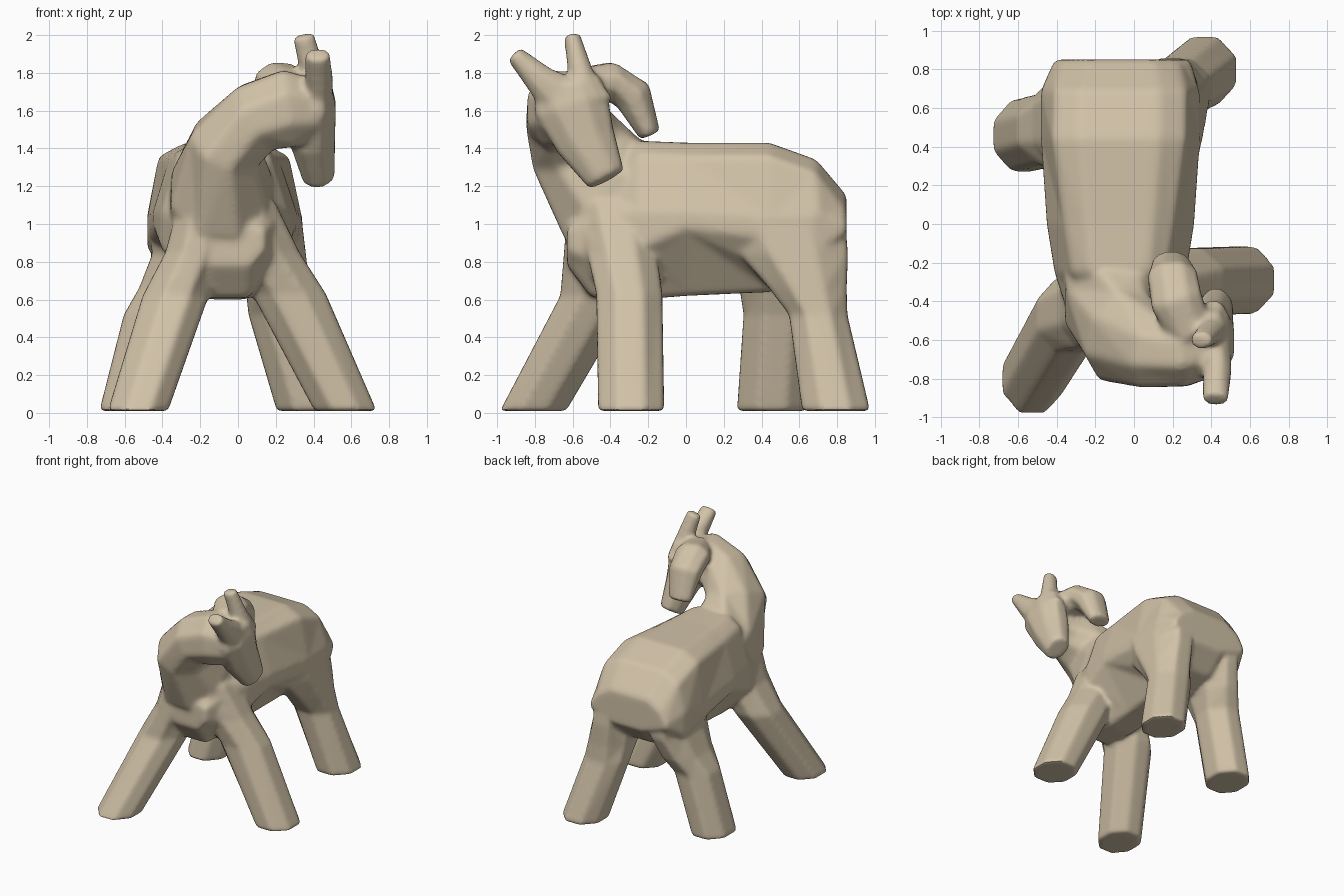
import bpy, bmesh, math
from mathutils import Vector

if "Cube" in bpy.data.objects:
    bpy.data.objects.remove(bpy.data.objects["Cube"])


def skin(name, rings, bevel=0.02):
    """Closed skin over equal-sized rings of points, with softened edges."""
    bm = bmesh.new()
    loops = [[bm.verts.new(p) for p in r] for r in rings]
    n = len(loops[0])
    for a, b in zip(loops, loops[1:]):
        for i in range(n):
            bm.faces.new((a[i], a[(i + 1) % n], b[(i + 1) % n], b[i]))
    bm.faces.new(loops[0])
    bm.faces.new(loops[-1])
    bmesh.ops.recalc_face_normals(bm, faces=bm.faces)
    me = bpy.data.meshes.new(name)
    bm.to_mesh(me)
    bm.free()
    ob = bpy.data.objects.new(name, me)
    bpy.context.collection.objects.link(ob)
    m = ob.modifiers.new("soft_edges", 'BEVEL')
    m.width, m.segments, m.limit_method = bevel, 2, 'ANGLE'
    m.angle_limit = math.radians(20)
    return ob


def octagon(c, u, v):
    """Eight-sided ring with half-axes u and v."""
    angles = [math.pi / 4 * (i + 0.5) for i in range(8)]
    return [Vector(c) + (u * math.cos(a) + v * math.sin(a)) * 1.11 for a in angles]


def leg(name, rows):
    """Level rings: z, centre x, centre y, half width, half depth."""
    return skin(name, [octagon((x, y, z), Vector((hx, 0, 0)), Vector((0, hy, 0)))
                       for z, x, y, hx, hy in rows], 0.012)


def limb(name, rows, side, bevel=0.015):
    """Rings square to a path: centre, half size along side, half size across."""
    rings = []
    for i, (c, a, b) in enumerate(rows):
        t = Vector(rows[min(i + 1, len(rows) - 1)][0]) - Vector(rows[max(i - 1, 0)][0])
        t.normalize()
        u = Vector(side)
        u = (u - t * u.dot(t)).normalized()
        rings.append(octagon(c, u * a, t.cross(u) * b))
    return skin(name, rings, bevel)


def torso_ring(y, tl, tr, sl, sr, bl, br, z1, z2, z3, z4):
    """Ridge, shoulder, flank and belly corners of one torso section."""
    mid, half = (tl + tr) / 2, (tr - tl) * 0.3
    return [(mid - half, y, z1), (mid + half, y, z1), (tr, y, z1 - .07),
            (sr, y, z2), (sr, y, z3), (br, y, z4),
            (bl, y, z4), (sl, y, z3), (sl, y, z2), (tl, y, z1 - .07)]


# Torso: y, top x range, side x range, bottom x range, heights
torso = skin("torso", [torso_ring(*r) for r in [
    (0.85, -.35, .22, -.41, .29, -.18, .08, 1.15, 1.00, .95, .88),
    (0.69, -.41, .27, -.48, .34, -.18, .07, 1.34, 1.05, .85, .72),
    (0.44, -.42, .27, -.48, .34, -.18, .07, 1.43, 1.03, .92, .64),
    (0.00, -.36, .21, -.45, .31, -.17, .05, 1.43, 1.06, .98, .62),
    (-.25, -.32, .17, -.41, .27, -.16, .05, 1.44, 1.06, .87, .60),
    (-.50, -.24, .08, -.33, .20, -.15, .06, 1.25, 1.02, .82, .61),
    (-.63, -.18, .06, -.24, .14, -.15, .06, 1.06, 0.97, .86, .78),
]])

# Legs
legs = [
    leg("front_right_leg", [(.01, .57, -.29, .16, .17), (.63, .27, -.30, .19, .17),
                            (.85, .13, -.34, .19, .18), (1.12, .04, -.38, .15, .20)]),
    leg("front_left_leg", [(.01, -.53, -.81, .155, .17), (.62, -.33, -.47, .17, .19),
                           (.85, -.23, -.43, .15, .21), (1.12, -.18, -.40, .13, .22)]),
    leg("back_right_leg", [(.01, .37, .795, .16, .175), (.52, .225, .70, .165, .15),
                           (.66, .21, .645, .165, .20), (.84, .19, .57, .165, .28),
                           (1.05, .17, .49, .16, .34)]),
    leg("back_left_leg", [(.01, -.575, .455, .155, .18), (.52, -.44, .49, .16, .18),
                          (.66, -.37, .52, .15, .23), (.84, -.31, .54, .14, .28),
                          (1.05, -.31, .49, .16, .34)]),
]

# Neck sweeping up and round to the right
neck = limb("neck", [((-.08, -.06, 1.02), .34, .29), ((-.09, -.44, 1.18), .32, .255),
                     ((-.06, -.58, 1.42), .25, .19), ((.10, -.65, 1.565), .195, .185),
                     ((.26, -.67, 1.61), .165, .20), ((.42, -.63, 1.60), .145, .155)],
            (0, 1, 0), 0.02)

# Head: wide brow tapering to the muzzle
head = limb("head", [((.41, -.63, 1.76), .165, .08), ((.40, -.61, 1.64), .195, .115),
                     ((.395, -.53, 1.44), .155, .115), ((.43, -.42, 1.235), .10, .08)],
            (0, .9, .42))

# Horns
horns = [
    limb("front_horn", [((.41, -.64, 1.65), .13, .09), ((.43, -.77, 1.76), .08, .07),
                        ((.42, -.91, 1.90), .045, .065)], (0, .7, .7), .01),
    limb("rear_horn", [((.42, -.53, 1.64), .14, .08), ((.40, -.555, 1.79), .065, .065),
                       ((.345, -.605, 2.0), .042, .055)], (0, 1, 0), .01),
]

# Curled lock hanging down behind the head
lock = limb("hanging_lock", [((.30, -.58, 1.72), .11, .10), ((.22, -.40, 1.755), .13, .10),
                             ((.20, -.28, 1.68), .125, .10), ((.19, -.19, 1.47), .09, .055)],
            (1, 0, 0))

# Fuse everything into one carved figure with softly blended joints
parts = legs + [neck, head, lock] + horns
for part in parts:
    m = torso.modifiers.new("join_" + part.name, 'BOOLEAN')
    m.operation, m.solver, m.object = 'UNION', 'EXACT', part
blend = torso.modifiers.new("blend", 'REMESH')
blend.mode, blend.voxel_size = 'VOXEL', 0.016
relax = torso.modifiers.new("relax", 'SMOOTH')
relax.factor, relax.iterations = 0.5, 8
bpy.context.view_layer.update()
dg = bpy.context.evaluated_depsgraph_get()
mesh = bpy.data.meshes.new_from_object(torso.evaluated_get(dg))
figure = bpy.data.objects.new("horned_animal_figure", mesh)
bpy.context.collection.objects.link(figure)
for ob in parts + [torso]:
    bpy.data.objects.remove(ob)

# Tan colour
tan = bpy.data.materials.new("tan")
tan.diffuse_color = (.64, .54, .39, 1)
tan.use_nodes = True
tan.node_tree.nodes["Principled BSDF"].inputs["Base Color"].default_value = tan.diffuse_color
mesh.materials.clear()
mesh.materials.append(tan)

bpy.ops.object.select_all(action='DESELECT')
figure.select_set(True)
bpy.context.view_layer.objects.active = figure
bpy.ops.object.shade_smooth_by_angle(angle=math.radians(40))
